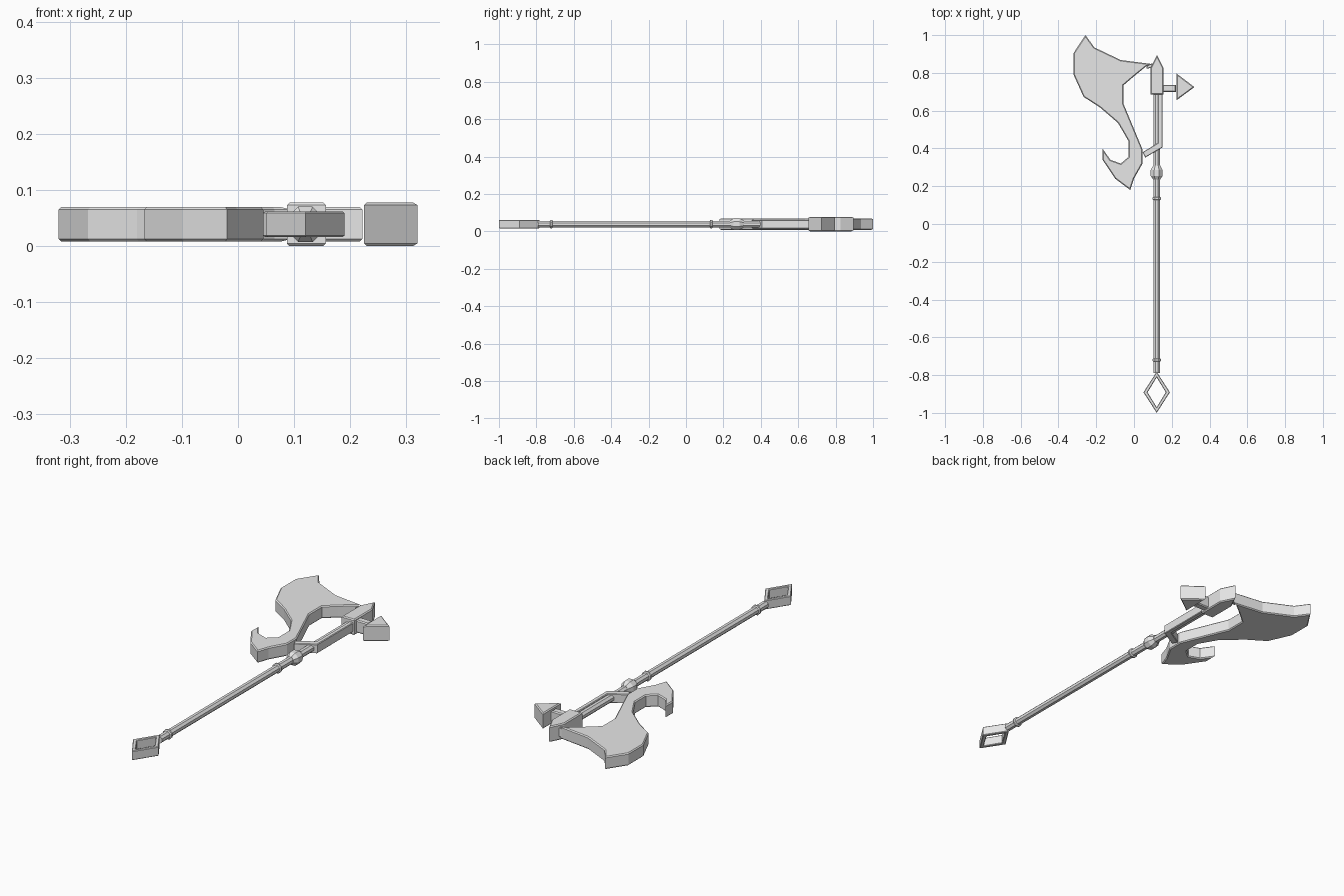
import bpy, bmesh, math

cube = bpy.data.objects.get("Cube")
if cube:
    bpy.data.objects.remove(cube, do_unlink=True)

MID = 0.039      # height of the weapon's centre plane
AXIS = 0.12      # x of the shaft

steel = bpy.data.materials.new("plain_grey")
steel.use_nodes = True
GREY = (0.8, 0.8, 0.8, 1)
steel.diffuse_color = GREY
steel.node_tree.nodes["Principled BSDF"].inputs["Base Color"].default_value = GREY


def finish(name, bm):
    bmesh.ops.recalc_face_normals(bm, faces=bm.faces)
    mesh = bpy.data.meshes.new(name)
    bm.to_mesh(mesh)
    bm.free()
    mesh.materials.append(steel)
    obj = bpy.data.objects.new(name, mesh)
    bpy.context.collection.objects.link(obj)
    return obj


def chamfer(bm, size):
    # bevel only the rims of the top and bottom faces
    rims = [e for e in bm.edges
            if abs(e.verts[0].co.z - e.verts[1].co.z) < 1e-5
            and any(abs(f.normal.z) < 0.5 for f in e.link_faces)]
    bmesh.ops.bevel(bm, geom=rims, offset=size, segments=1,
                    affect='EDGES', clamp_overlap=True)


def plate(name, outline, half, size=0.005):
    """Flat outline extruded evenly about the centre plane."""
    bm = bmesh.new()
    face = bm.faces.new([bm.verts.new((x, y, MID - half)) for x, y in outline])
    ext = bmesh.ops.extrude_face_region(bm, geom=[face])
    for v in ext["geom"]:
        if isinstance(v, bmesh.types.BMVert):
            v.co.z = MID + half
    bmesh.ops.recalc_face_normals(bm, faces=bm.faces)
    bm.normal_update()
    chamfer(bm, size)
    return finish(name, bm)


def turned(name, profile, sides=8):
    """Profile of (y, radius) rings around the shaft axis."""
    bm = bmesh.new()
    rings = []
    for y, r in profile:
        angles = [(i + 0.5) * math.tau / sides for i in range(sides)]
        rings.append([bm.verts.new((AXIS + r * math.cos(a), y, MID + r * math.sin(a)))
                      for a in angles])
    for a, b in zip(rings, rings[1:]):
        for i in range(sides):
            j = (i + 1) % sides
            bm.faces.new((a[i], a[j], b[j], b[i]))
    bm.faces.new(rings[0])
    bm.faces.new(rings[-1])
    return finish(name, bm)


# Axe blade with its hooked beard
plate("blade", [
    (-0.257, 1.0), (-0.21, 0.935), (-0.07, 0.868), (0.095, 0.847),
    (0.065, 0.835), (0.0, 0.782), (-0.055, 0.735), (-0.055, 0.635),
    (0.045, 0.395), (0.045, 0.32), (0.0, 0.24), (-0.02, 0.18),
    (-0.10, 0.24), (-0.167, 0.34), (-0.167, 0.40), (-0.125, 0.34),
    (-0.07, 0.32), (-0.03, 0.355), (-0.03, 0.44), (-0.085, 0.535),
    (-0.18, 0.617), (-0.267, 0.673), (-0.32, 0.79), (-0.32, 0.905)], 0.031)

# Pointed head block, rear spike and its neck
plate("head_block", [(0.087, 0.685), (0.157, 0.685), (0.157, 0.825),
                     (0.122, 0.895), (0.087, 0.825)], 0.039)
plate("spike_neck", [(0.15, 0.70), (0.222, 0.70), (0.222, 0.737), (0.15, 0.737)], 0.031)
plate("rear_spike", [(0.225, 0.655), (0.32, 0.725), (0.225, 0.797)], 0.039)

# Braces joining the blade to the shaft
plate("lower_brace", [(0.128, 0.69), (0.128, 0.43), (0.045, 0.38),
                      (0.06, 0.352), (0.15, 0.405), (0.15, 0.69)], 0.023, 0.003)
plate("upper_brace", [(0.065, 0.822), (0.10, 0.828), (0.10, 0.85), (0.07, 0.845)], 0.023, 0.003)

# Shaft, collars and knob
turned("shaft", [(-0.79, 0.0185), (0.70, 0.0185)])
for label, y in (("lower", -0.72), ("upper", 0.135)):
    turned(label + "_collar", [(y - 0.007, 0.02), (y - 0.004, 0.025),
                               (y + 0.004, 0.025), (y + 0.007, 0.02)])
turned("knob", [(0.235, 0.02), (0.255, 0.034), (0.285, 0.034), (0.31, 0.02)])


# Open diamond pommel
bm = bmesh.new()
loops = []
for rx, ry in ((0.07, 0.109), (0.048, 0.079)):
    loops.append([[bm.verts.new((AXIS + dx * rx, -0.891 + dy * ry, MID + s * 0.023))
                   for dx, dy in ((1, 0), (0, 1), (-1, 0), (0, -1))] for s in (-1, 1)])
outer, inner = loops
for i in range(4):
    j = (i + 1) % 4
    for a, b in ((outer[0], outer[1]), (outer[1], inner[1]),
                 (inner[1], inner[0]), (inner[0], outer[0])):
        bm.faces.new((a[i], a[j], b[j], b[i]))
bmesh.ops.recalc_face_normals(bm, faces=bm.faces)
bm.normal_update()
chamfer(bm, 0.003)
finish("pommel", bm)
